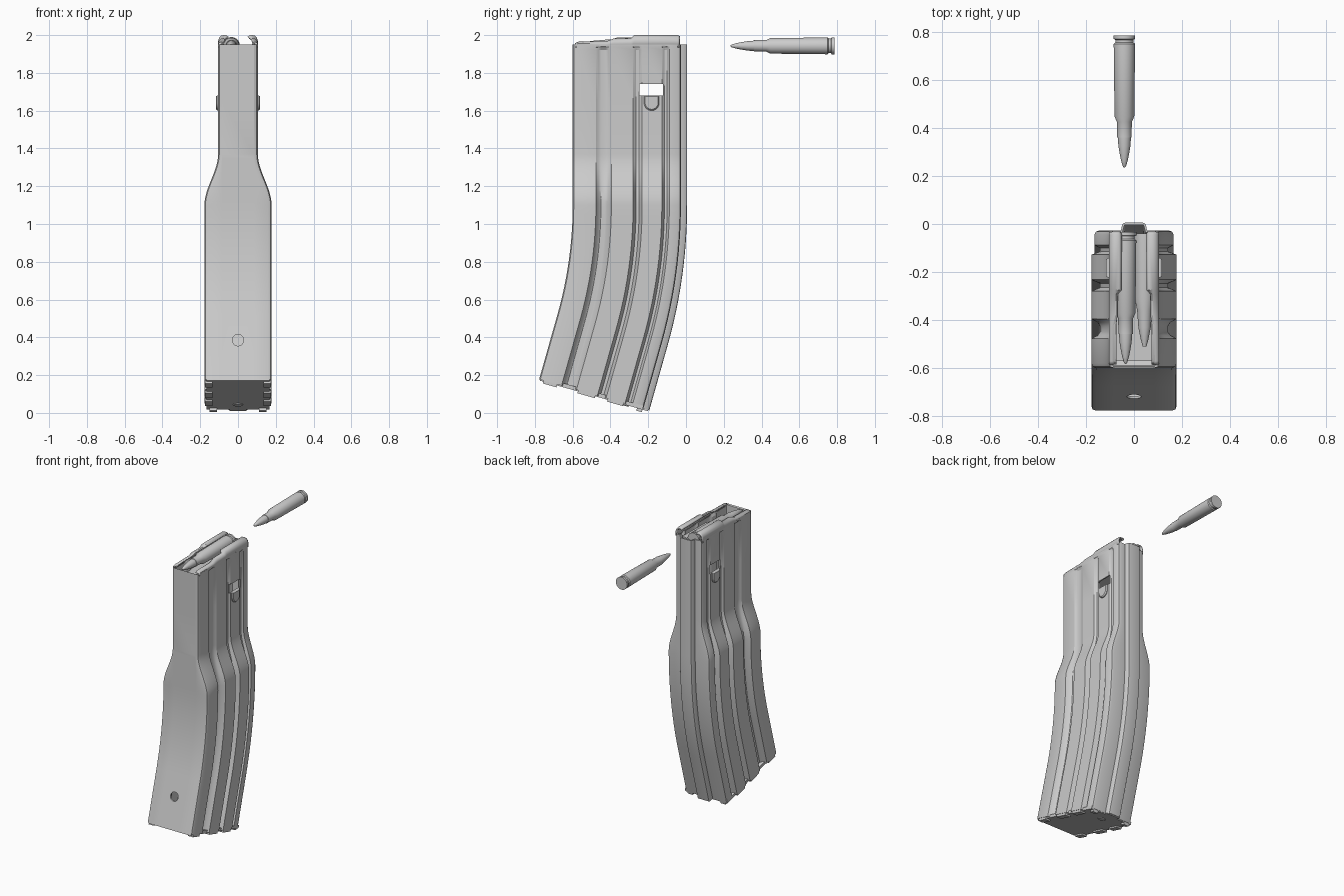
import bpy, bmesh, math
from math import sin, cos, pi

if "Cube" in bpy.data.objects:
    bpy.data.objects.remove(bpy.data.objects["Cube"])

FRONT_R, BEND, BEND_Z = 2.12, 0.275, 1.1
YC = -0.6 - FRONT_R


def place(x, y, a=0.0, l=0.0):
    """Point on the curved lower part: a = bend angle, l = straight run after it."""
    r = y - YC
    return (x, YC + r * cos(a) - l * sin(a), BEND_Z - r * sin(a) - l * cos(a))


def finish(bm, name, angle=30):
    bmesh.ops.recalc_face_normals(bm, faces=bm.faces)
    me = bpy.data.meshes.new(name)
    bm.to_mesh(me)
    bm.free()
    ob = bpy.data.objects.new(name, me)
    bpy.context.collection.objects.link(ob)
    select(ob)
    bpy.ops.object.shade_smooth_by_angle(angle=math.radians(angle))
    return ob


def select(ob):
    bpy.ops.object.select_all(action='DESELECT')
    ob.select_set(True)
    bpy.context.view_layer.objects.active = ob


def modify(ob, kind, **props):
    select(ob)
    m = ob.modifiers.new(kind, kind)
    for k, v in props.items():
        setattr(m, k, v)
    bpy.ops.object.modifier_apply(modifier=m.name)


def grid(bm, rows, closed=False):
    vs = [[bm.verts.new(p) for p in r] for r in rows]
    n = len(rows[0])
    for a, b in zip(vs, vs[1:]):
        for i in range(n if closed else n - 1):
            j = (i + 1) % n
            bm.faces.new((a[i], a[j], b[j], b[i]))
    return vs


def hexa(bm, corner):
    """Box whose corners come from corner(i, j, k)."""
    v = {(i, j, k): bm.verts.new(corner(i, j, k)) for i in (0, 1) for j in (0, 1) for k in (0, 1)}
    for f in ("000 010 110 100", "001 101 111 011", "000 100 101 001",
              "010 011 111 110", "000 001 011 010", "100 110 111 101"):
        bm.faces.new([v[tuple(map(int, c))] for c in f.split()])


def slab(bm, x, y, l):
    hexa(bm, lambda i, j, k: place(x[i], y[j], BEND, l[k]))


def box(bm, x, y, z):
    hexa(bm, lambda i, j, k: (x[i], y[j], z[k]))


# Body cross-section: t blends the narrow upper part to the wide lower part
def section(t, depth):
    w = 0.105 + 0.073 * t
    d = (0.012 + 0.024 * t) * depth
    s = w - 0.013 * t
    half = [(0.085, -0.6), (w - 0.02, -0.6), (w - 0.006, -0.594), (w, -0.58),
            (w, -0.477), (w - d * .75, -0.463), (w - d, -0.45), (w - d, -0.425), (w - d * .75, -0.41), (w, -0.395),
            (w, -0.28), (w - d, -0.264), (w - d, -0.248), (w, -0.232),
            (w, -0.128), (w - d, -0.114), (w - d, -0.1), (s, -0.088),
            (s, -0.045), (s - 0.006, -0.032), (s - 0.02, -0.027),
            (0.054, -0.027), (0.05, -0.004), (0.044, 0.004), (0.034, 0.006)]
    return half + [(-x, y) for x, y in reversed(half)]


rows = []
for z, depth in ((1.95, 0), (1.94, 0), (1.922, 1), (1.65, 1)):
    rows.append([(x, y, z) for x, y in section(0, depth)])
for i in range(15):
    u = i / 14
    rows.append([(x, y, 1.37 - 0.27 * u) for x, y in section(u * u * (3 - 2 * u), 1)])
for i in range(1, 13):
    rows.append([place(x, y, BEND * i / 12) for x, y in section(1, 1)])
rows.append([place(x, y, BEND, 0.36) for x, y in section(1, 1)])
bm = bmesh.new()
grid(bm, rows, closed=True)
body = finish(bm, "magazine_body")
modify(body, 'SOLIDIFY', thickness=0.01, offset=-1)

# Side window and front hole
bm = bmesh.new()
box(bm, (-0.3, 0.3), (-0.245, -0.122), (1.68, 1.742))
window = finish(bm, "window_cutter")
bpy.ops.mesh.primitive_cylinder_add(vertices=32, radius=0.03, depth=0.1,
                                    location=(0, -0.722, 0.385), rotation=(pi / 2, 0, 0))
hole = bpy.context.object
for cutter in (window, hole):
    modify(body, 'BOOLEAN', object=cutter, operation='DIFFERENCE', solver='EXACT')
    bpy.data.objects.remove(cutter)
select(body)
bpy.ops.object.shade_smooth_by_angle(angle=math.radians(30))

# Feed lips: low at the front, tall and curled over at the back
STEPS = [(-0.585, 0.008, 0.012), (-0.57, 0.016, 0.022), (-0.42, 0.019, 0.024), (-0.38, 0.033, 0.028),
         (-0.29, 0.034, 0.03), (-0.272, 0.05, 0.046), (-0.045, 0.05, 0.046), (-0.034, 0.044, 0.042)]
for side, label in ((1, "right"), (-1, "left")):
    bm = bmesh.new()
    grid(bm, [[(side * (0.1 - dx), y, 1.945 + dz) for dx, dz in
               ((0, -0.01), (0, h * .5), (0.004, h * .75), (0.012, h * .94), (0.022, h), (r * .8, h), (r, h * .85))]
              for y, h, r in STEPS])
    lip = finish(bm, label + "_feed_lip", 40)
    modify(lip, 'SOLIDIFY', thickness=0.01, offset=0)

    # Catch tab below the window
    bm = bmesh.new()
    outline = [(-0.222, 1.68)] + [(-0.182 - 0.04 * cos(pi * k / 12), 1.64 - 0.04 * sin(pi * k / 12))
                                  for k in range(13)] + [(-0.142, 1.68)]
    rings = grid(bm, [[(side * x, -0.182 + (y + 0.182) * s, 1.65 + (z - 1.65) * s) for y, z in outline]
                      for x, s in ((0.096, 1), (0.11, 1), (0.117, 0.86))], closed=True)
    bm.faces.new(rings[0])
    bm.faces.new(rings[-1])
    finish(bm, label + "_catch_tab")

# Base plate with folded side tabs
bm = bmesh.new()
slab(bm, (-0.166, 0.166), (-0.594, -0.03), (0.345, 0.366))
slab(bm, (-0.045, 0.045), (-0.04, 0.0), (0.345, 0.366))
finish(bm, "base_plate")
bm = bmesh.new()
for s in (1, -1):
    for y0, y1 in ((-0.575, -0.5), (-0.385, -0.29), (-0.222, -0.135)):
        slab(bm, sorted((s * 0.135, s * 0.175)), (y0, y1), (0.35, 0.376))
    slab(bm, sorted((s * 0.11, s * 0.15)), (-0.06, -0.03), (0.35, 0.38))
finish(bm, "base_tabs")
bm = bmesh.new()
ring = [[place(r * cos(k * pi / 12), -0.13 + r * sin(k * pi / 12), BEND, l) for k in range(24)]
        for r, l in ((0.026, 0.36), (0.026, 0.37), (0.02, 0.372))]
bm.faces.new(grid(bm, ring, closed=True)[-1])
finish(bm, "base_button")


# Revolved parts along y; profile = (distance from tip, radius)
def revolve(name, profile, loc):
    bm = bmesh.new()
    rings = grid(bm, [[(r * cos(k * pi / 16), y, r * sin(k * pi / 16)) for k in range(32)]
                      for y, r in profile], closed=True)
    bm.faces.new(rings[0])
    bm.faces.new(rings[-1])
    ob = finish(bm, name)
    ob.location = loc
    return ob


ROUND = [(0, 0.002), (0.006, 0.007), (0.03, 0.014), (0.06, 0.02), (0.09, 0.025), (0.125, 0.0275),
         (0.126, 0.03), (0.19, 0.031), (0.212, 0.041), (0.515, 0.0445), (0.52, 0.038),
         (0.532, 0.038), (0.536, 0.0445), (0.55, 0.0445)]
revolve("loose_round", ROUND, (-0.04, 0.235, 1.943))
revolve("loaded_round", ROUND, (-0.035, -0.583, 1.945))

# Follower: platform, skirts and a rounded guide ridge
bm = bmesh.new()
box(bm, (-0.09, 0.09), (-0.57, -0.04), (1.83, 1.865))
for y0, y1 in ((-0.57, -0.5), (-0.1, -0.04)):
    box(bm, (-0.088, 0.088), (y0, y1), (1.765, 1.835))
finish(bm, "follower")
revolve("follower_ridge", [(0, 0.008), (0.03, 0.016), (0.08, 0.026), (0.15, 0.031), (0.2, 0.041), (0.47, 0.043)],
        (0.044, -0.51, 1.895))
